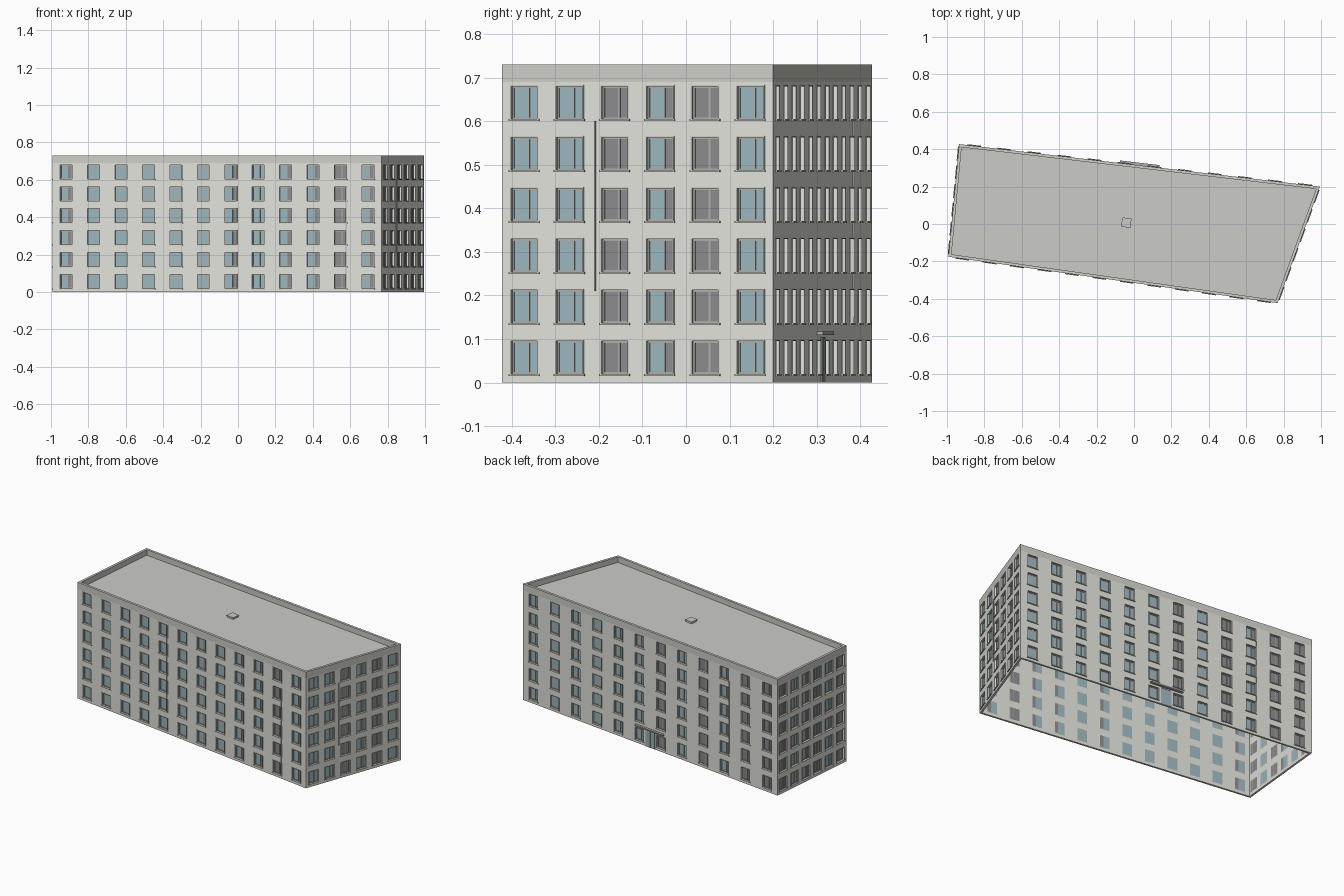
import bpy, bmesh
from mathutils import Vector, Matrix

if "Cube" in bpy.data.objects:
    bpy.data.objects.remove(bpy.data.objects["Cube"])

H, BAND, T = 0.73, 0.69, 0.012
ROWS = [0.02 + 0.117 * i for i in range(6)]
WW, WH = 0.064, 0.075
# footprint, counter-clockwise from front left
CORNERS = [Vector(c) for c in ((-0.992, -0.175, 0), (0.768, -0.423, 0),
                               (0.994, 0.2, 0), (-0.935, 0.427, 0))]
# one letter per window column: B blue, D dark, M mixed
PATTERNS = ["MBBBBBMBMMDM", "BBDMDB", "BBBBBBDBDMDD", "DBMDBD"]


def material(name, rgb):
    m = bpy.data.materials.new(name)
    m.diffuse_color = (*rgb, 1)
    m.use_nodes = True
    m.node_tree.nodes["Principled BSDF"].inputs["Base Color"].default_value = m.diffuse_color
    return m


WALL = material("plaster", (0.76, 0.76, 0.71))
TRIM = material("trim", (0.62, 0.62, 0.58))
ROOF = material("roofing", (0.60, 0.60, 0.57))
BLUE = material("blue_glass", (0.33, 0.47, 0.52))
DARK = material("dark_glass", (0.26, 0.26, 0.27))
FRAME = material("frame", (0.42, 0.42, 0.40))


def finish(bm, name, mat, thick=0):
    me = bpy.data.meshes.new(name)
    bm.to_mesh(me)
    bm.free()
    ob = bpy.data.objects.new(name, me)
    bpy.context.collection.objects.link(ob)
    me.materials.append(mat)
    if thick:
        mod = ob.modifiers.new("thickness", "SOLIDIFY")
        mod.thickness, mod.offset, mod.use_even_offset = thick, -1, True
    return ob


class Side:
    """Facade frame: u along the wall, d outward, z up."""
    def __init__(self, a, b, pattern):
        self.a, self.pattern = a, pattern
        self.len = (b - a).length
        self.u = (b - a).normalized()
        self.n = Vector((self.u.y, -self.u.x, 0))
        self.cell = self.len / len(pattern)

    def pt(self, u, d, z):
        return self.a + self.u * u + self.n * d + Vector((0, 0, z))

    def box(self, bm, u0, u1, d0, d1, z0, z1):
        rot = Matrix((self.u, -self.n, (0, 0, 1))).transposed().to_4x4()
        mid = self.pt((u0 + u1) / 2, (d0 + d1) / 2, (z0 + z1) / 2)
        size = Matrix.Diagonal((u1 - u0, d1 - d0, z1 - z0, 1))
        bmesh.ops.create_cube(bm, size=1, matrix=Matrix.Translation(mid) @ rot @ size)


SIDES = [Side(CORNERS[i], CORNERS[(i + 1) % 4], PATTERNS[i]) for i in range(4)]

# walls with window openings
bm = bmesh.new()
zs = [0] + [z for r in ROWS for z in (r, r + WH)] + [BAND]
for s in SIDES:
    us = [0] + [(i + 0.5) * s.cell + k * WW / 2
                for i in range(len(s.pattern)) for k in (-1, 1)] + [s.len]
    for i in range(len(us) - 1):
        for j in range(len(zs) - 1):
            if i % 2 and j % 2:
                continue
            bm.faces.new([bm.verts.new(s.pt(us[i + p], 0, zs[j + q]))
                          for p, q in ((0, 0), (1, 0), (1, 1), (0, 1))])
bmesh.ops.remove_doubles(bm, verts=bm.verts, dist=1e-5)
finish(bm, "walls", WALL, T)

# windows: panes, frames, surrounds and sills
blue, dark, frame, trim, sill = [bmesh.new() for _ in range(5)]
for s in SIDES:
    for i, kind in enumerate(s.pattern):
        c = (i + 0.5) * s.cell
        l, r = c - WW / 2, c + WW / 2
        m = c + WW * 0.12
        for z in ROWS:
            t = z + WH
            left = dark if kind == "D" else blue
            right = blue if kind == "B" else dark
            s.box(left, l, m, -0.012, -0.010, z, t)
            s.box(right, m, r, -0.012, -0.010, z, t)
            for a, b in ((l, l + 0.004), (m - 0.002, m + 0.002), (r - 0.004, r)):
                s.box(frame, a, b, -0.012, -0.007, z, t)
            s.box(frame, l, r, -0.012, -0.007, z, z + 0.004)
            s.box(frame, l, r, -0.012, -0.007, t - 0.004, t)
            for a, b in ((l - 0.003, l), (r, r + 0.003)):
                s.box(trim, a, b, -0.003, 0.002, z, t)
            s.box(trim, l - 0.003, r + 0.003, -0.003, 0.002, t, t + 0.003)
            s.box(sill, l - 0.005, r + 0.005, -0.012, 0.005, z - 0.005, z)
finish(blue, "blue_window_panes", BLUE)
finish(dark, "dark_window_panes", DARK)
finish(frame, "window_frames", FRAME)
finish(trim, "window_surrounds", TRIM)
finish(sill, "window_sills", TRIM)

# parapet band
bm = bmesh.new()
for s in SIDES:
    bm.faces.new([bm.verts.new(s.pt(u, 0, z)) for u, z in
                  ((0, BAND), (s.len, BAND), (s.len, H), (0, H))])
bmesh.ops.remove_doubles(bm, verts=bm.verts, dist=1e-5)
finish(bm, "parapet", TRIM, 0.015)

# roof slab
bm = bmesh.new()
centre = sum(CORNERS, Vector()) / 4
bm.faces.new([bm.verts.new(centre + (p - centre) * 0.99 + Vector((0, 0, 0.695)))
              for p in CORNERS])
finish(bm, "roof", ROOF, 0.01)

# roof hatch with lid
bm = bmesh.new()
front = SIDES[0]
u0 = (centre - front.a).dot(front.u)
d0 = (centre - front.a).dot(front.n)
front.box(bm, u0 - 0.022, u0 + 0.022, d0 - 0.022, d0 + 0.022, 0.692, 0.704)
front.box(bm, u0 - 0.025, u0 + 0.025, d0 - 0.025, d0 + 0.025, 0.704, 0.708)
finish(bm, "roof_hatch", ROOF)

# entrance at the middle of the back wall
back = SIDES[2]
mid = back.len / 2
bm = bmesh.new()
back.box(bm, mid - 0.107, mid + 0.107, -0.005, 0.014, 0.109, 0.117)
finish(bm, "entrance_canopy", FRAME)
bm = bmesh.new()
back.box(bm, mid - 0.032, mid + 0.032, -0.01, 0.001, 0, 0.1)
finish(bm, "entrance_door", BLUE)
bm = bmesh.new()
for a in (-0.035, -0.002, 0.031):
    back.box(bm, mid + a, mid + a + 0.004, -0.01, 0.003, 0, 0.103)
back.box(bm, mid - 0.035, mid + 0.035, -0.01, 0.003, 0.1, 0.104)
finish(bm, "door_frame", FRAME)

# slim downpipes
bm = bmesh.new()
for k, t, z0, z1 in ((0, 0.391, 0.14, 0.68), (0, 0.892, 0.02, 0.56),
                     (1, 0.345, 0.21, 0.6), (2, 0.81, 0.15, 0.6)):
    s = SIDES[k]
    s.box(bm, s.len * t - 0.0015, s.len * t + 0.0015, 0, 0.004, z0, z1)
finish(bm, "downpipes", FRAME)
